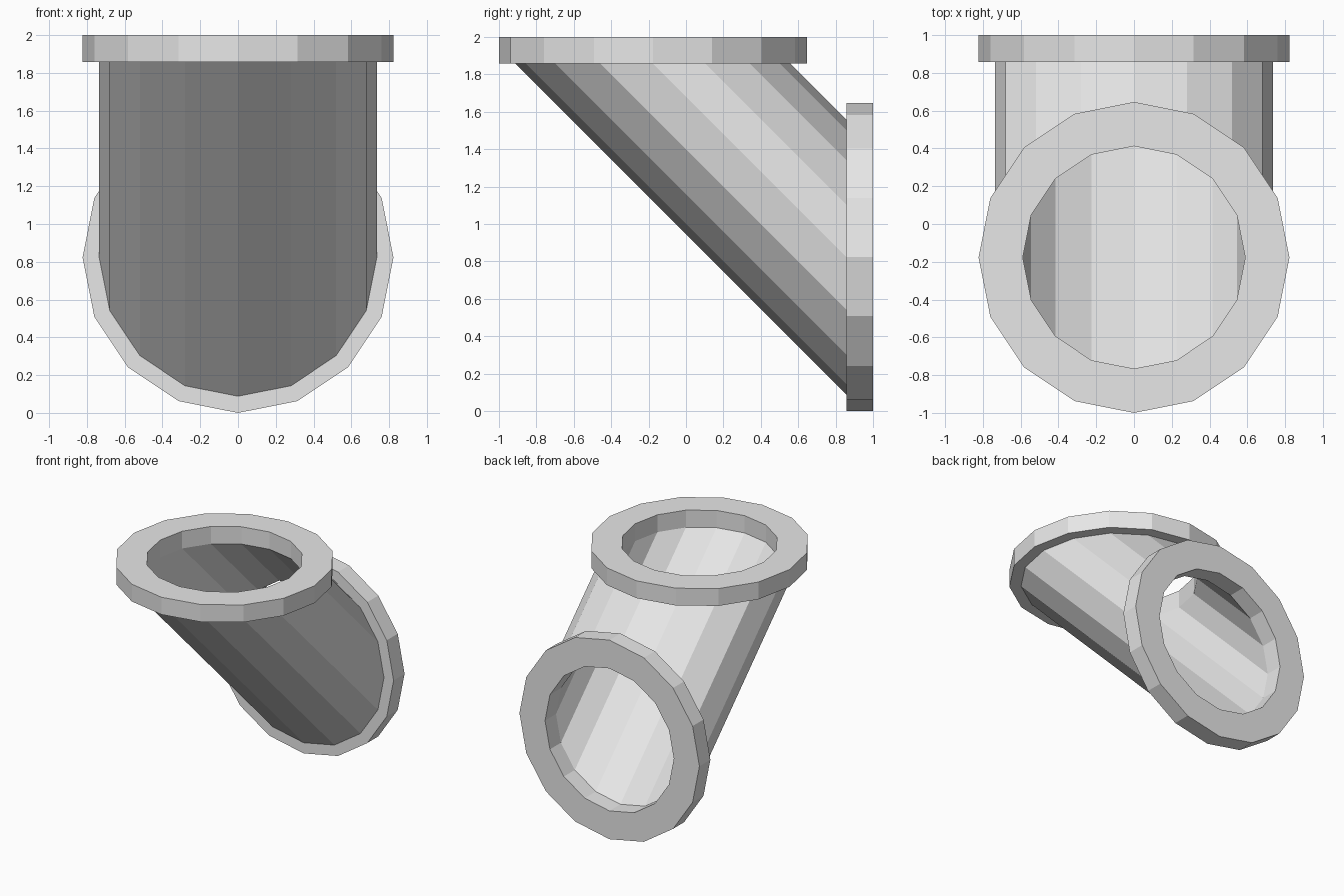
import bpy, bmesh
from math import cos, sin, pi

SIDES = 16
FLANGE_R, PIPE_R, BORE_R = 0.823, 0.735, 0.589
CENTRE = FLANGE_R          # height of the back opening's axis
END, SEAT = 1.0, 0.857     # flange outer face and the face meeting the pipe

if "Cube" in bpy.data.objects:
    bpy.data.objects.remove(bpy.data.objects["Cube"])

grey = bpy.data.materials.new("light_grey")
grey.use_nodes = True
grey.diffuse_color = (0.8, 0.8, 0.8, 1)
grey.node_tree.nodes["Principled BSDF"].inputs["Base Color"].default_value = (0.8, 0.8, 0.8, 1)


def top_ring(r, d):
    """Horizontal ring around the top opening."""
    angles = [2 * pi * i / SIDES for i in range(SIDES)]
    return [(r * cos(a), CENTRE - 1 + r * sin(a), d + 1) for a in angles]


def back_ring(r, d):
    """Upright ring around the back opening."""
    angles = [2 * pi * i / SIDES for i in range(SIDES)]
    return [(r * cos(a), d, CENTRE + r * sin(a)) for a in angles]


def loft(name, rings, open_bands=()):
    """Join rings in a closed cycle, then remove any bands left open."""
    bm = bmesh.new()
    loops = [[bm.verts.new(p) for p in ring] for ring in rings]
    bands = []
    for k, low in enumerate(loops):
        high = loops[(k + 1) % len(loops)]
        bands.append([bm.faces.new((low[i], low[(i + 1) % SIDES],
                                    high[(i + 1) % SIDES], high[i]))
                      for i in range(SIDES)])
    bmesh.ops.recalc_face_normals(bm, faces=bm.faces)
    hidden = [f for k in open_bands for f in bands[k]]
    if hidden:
        bmesh.ops.delete(bm, geom=hidden, context='FACES')
    mesh = bpy.data.meshes.new(name)
    bm.to_mesh(mesh)
    bm.free()
    mesh.materials.append(grey)
    bpy.context.collection.objects.link(bpy.data.objects.new(name, mesh))


# Flanges
for name, ring in (("top_flange", top_ring), ("back_flange", back_ring)):
    loft(name, [ring(FLANGE_R, SEAT), ring(FLANGE_R, END),
                ring(BORE_R, END), ring(BORE_R, SEAT)])

# Slanted hollow pipe, open where it meets the flanges
loft("slanted_pipe", [top_ring(PIPE_R, SEAT), back_ring(PIPE_R, SEAT),
                      back_ring(BORE_R, SEAT), top_ring(BORE_R, SEAT)],
     open_bands=(1, 3))
